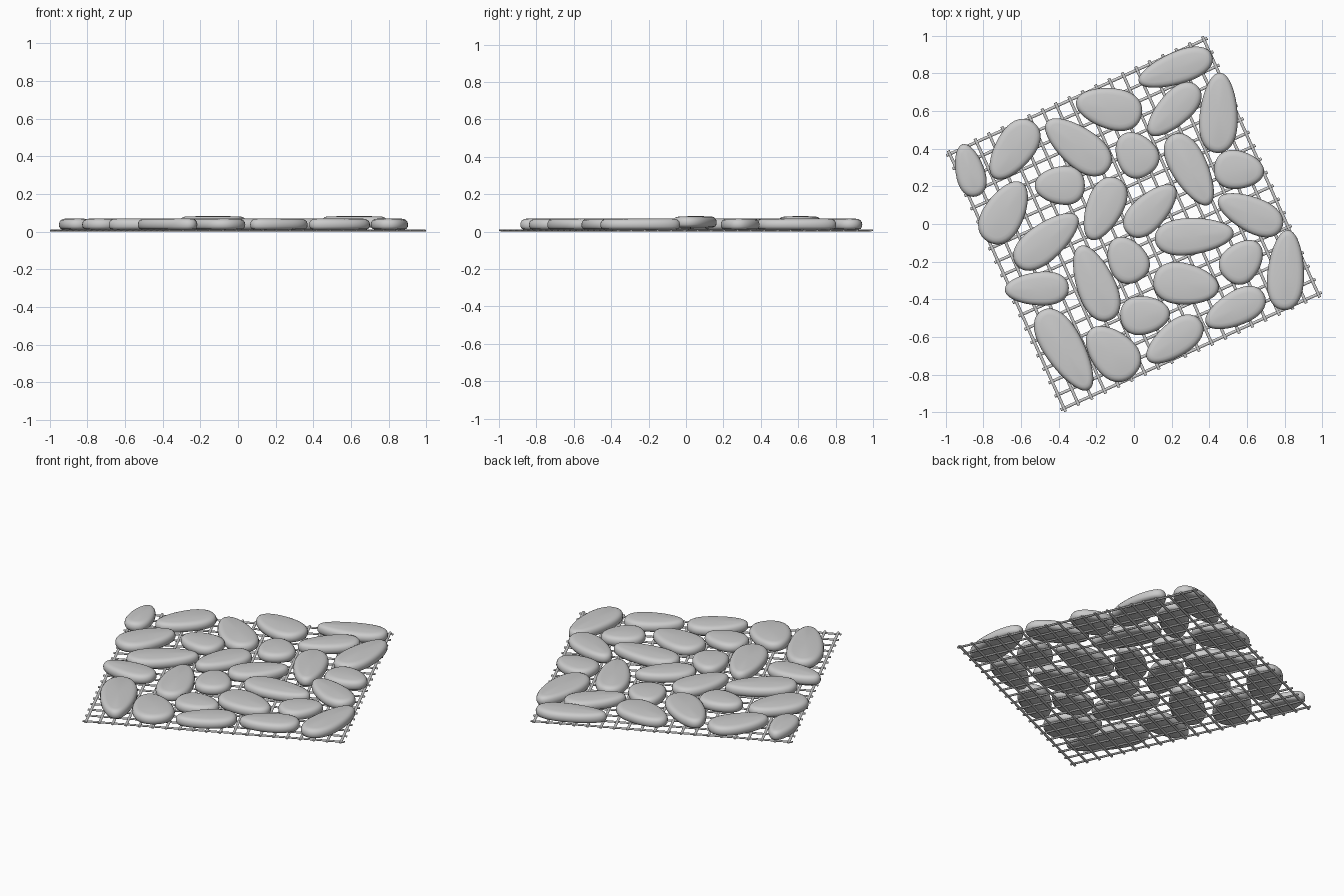
import bpy, bmesh
from math import sin, cos, pi, radians
from mathutils import Matrix

if "Cube" in bpy.data.objects:
    bpy.data.objects.remove(bpy.data.objects["Cube"])

TILT = radians(24.2)

# Stones: centre x, centre y, half length, half width (hundredths), direction of the narrow end (degrees)
STONES = [
    (22, 82.5, 20.7, 8.5, 200), (45, 59, 21.3, 10, 88), (21, 60.5, 18, 8.7, 225), (-13.3, 61.5, 17.8, 10.8, 168),
    (-30, 41.5, 20.7, 10.3, 142), (-64, 39.3, 18.1, 10.1, 235), (-87.3, 28.5, 14.3, 7.6, 105),
    (1, 37, 12.7, 10.7, 125), (30, 28.8, 21, 9.6, -62), (55.8, 28.7, 13.3, 10.1, -5),
    (-39.4, 20.5, 13.3, 10.1, 180), (-68.6, 6.3, 18.1, 10.6, 60), (-16, 8, 17.8, 9.6, 246),
    (9, 7.4, 17.6, 9, 45), (61.7, 5.5, 18.6, 9.2, 155), (-46.3, -8.8, 20.7, 9.7, 39),
    (32, -6.4, 21, 9.6, 5), (-3.7, -18.9, 12.9, 10.3, 120), (57.5, -19.7, 12.8, 10.1, 47),
    (80.7, -24.5, 21.3, 9.6, 87), (-20.7, -31.4, 21.3, 10.1, 112), (-51.6, -34.4, 17, 8.8, 182),
    (27.7, -32, 17.5, 10.9, -8), (5.9, -48.4, 13.2, 10.1, 5), (53.7, -45.2, 17.3, 9, 207),
    (21.3, -61.8, 17.5, 9, 217), (-11.7, -68.3, 16.8, 11.7, 134), (-36.5, -67, 24.5, 10.4, -59),
]
RAISED = (3, 14)
# Pebble edge profile: inset from outline, height
PROFILE = [(.024, 0), (.008, .005), (.001, .016), (0, .03), (.003, .042), (.010, .051), (.020, .056), (.035, .059)]
N = 40


def finish(name, bm, angle=None):
    bmesh.ops.recalc_face_normals(bm, faces=bm.faces)
    me = bpy.data.meshes.new(name)
    bm.to_mesh(me)
    bm.free()
    ob = bpy.data.objects.new(name, me)
    bpy.context.collection.objects.link(ob)
    if angle:
        bpy.ops.object.select_all(action='DESELECT')
        ob.select_set(True)
        bpy.context.view_layer.objects.active = ob
        bpy.ops.object.shade_smooth_by_angle(angle=radians(angle))
    return ob


def power(v, e):
    return abs(v) ** e * (1 if v >= 0 else -1)


def pebble(i, x, y, a, b, deg):
    bm = bmesh.new()
    rings = []
    for inset, z in PROFILE:
        ring = []
        for k in range(N):
            t = 2 * pi * k / N
            ct, st = power(cos(t), .93), power(sin(t), .93)
            ring.append(bm.verts.new(((a - inset) * ct, (b - inset) * st * (1 - .2 * ct), z)))
        rings.append(ring)
    for lo, hi in zip(rings, rings[1:]):
        for k in range(N):
            bm.faces.new((lo[k], lo[(k + 1) % N], hi[(k + 1) % N], hi[k]))
    bm.faces.new(rings[0][::-1])
    top = bm.verts.new((0, 0, .061))
    for k in range(N):
        bm.faces.new((rings[-1][k], rings[-1][(k + 1) % N], top))
    ob = finish(f"pebble_{i + 1:02d}", bm, 50)
    ob.location = (x, y, .022 if i in RAISED else .01)
    ob.rotation_euler.z = radians(deg)


for i, (x, y, a, b, deg) in enumerate(STONES):
    pebble(i, x / 100, y / 100, a / 100, b / 100, deg)

# Backing net: two crossing layers of thin flattened strands
COUNT, REACH, HALF = 20, .74, .76
for name, turn, z in (("net_strands_long", 0, .005), ("net_strands_cross", pi / 2, .007)):
    bm = bmesh.new()
    for k in range(COUNT):
        off = -REACH + 2 * REACH * k / (COUNT - 1)
        m = (Matrix.Rotation(TILT + turn, 4, 'Z') @ Matrix.Translation((0, off, z))
             @ Matrix.Diagonal((1, .008, .005, 1)) @ Matrix.Rotation(pi / 2, 4, 'Y'))
        bmesh.ops.create_cone(bm, cap_ends=True, segments=8, radius1=1, radius2=1, depth=2 * HALF, matrix=m)
    finish(name, bm, 50)
